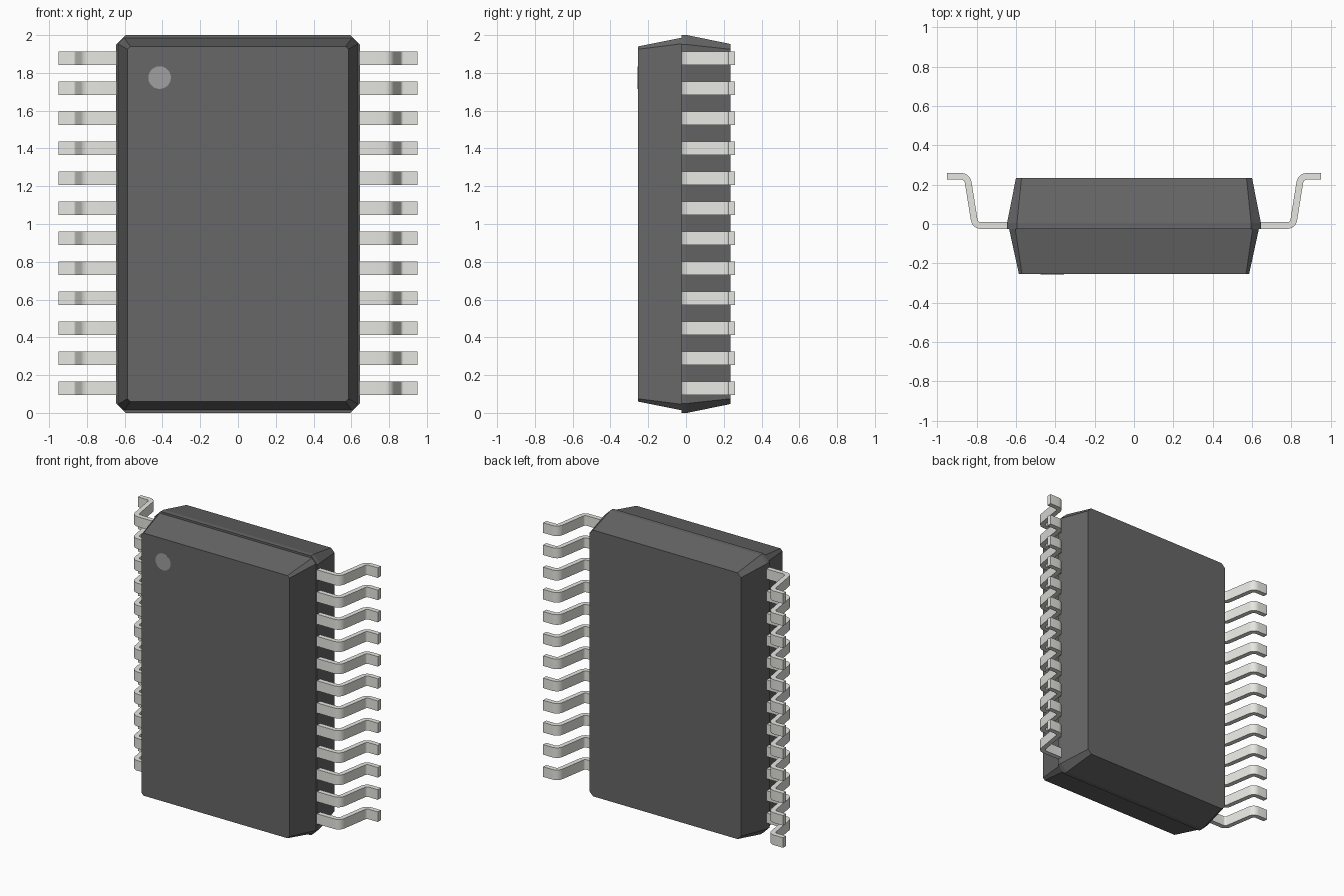
import bpy, bmesh, math
from mathutils import Vector

if "Cube" in bpy.data.objects:
    bpy.data.objects.remove(bpy.data.objects["Cube"])


def material(name, rgb):
    m = bpy.data.materials.new(name)
    m.diffuse_color = (*rgb, 1)
    m.use_nodes = True
    m.node_tree.nodes["Principled BSDF"].inputs["Base Color"].default_value = m.diffuse_color
    return m


def add_object(name, bm, mat):
    bmesh.ops.recalc_face_normals(bm, faces=bm.faces)
    me = bpy.data.meshes.new(name)
    bm.to_mesh(me)
    bm.free()
    me.materials.append(mat)
    ob = bpy.data.objects.new(name, me)
    bpy.context.collection.objects.link(ob)
    return ob


def loft(rings):
    """Closed solid through rings that share a vertex count."""
    bm = bmesh.new()
    rows = [[bm.verts.new(p) for p in r] for r in rings]
    n = len(rows[0])
    for a, b in zip(rows, rows[1:]):
        for i in range(n):
            j = (i + 1) % n
            bm.faces.new((a[i], a[j], b[j], b[i]))
    bm.faces.new(rows[0])
    bm.faces.new(rows[-1])
    return bm


def chamfered_ring(y, hx, hz, c):
    pts = [(hx - c, hz), (hx, hz - c), (hx, c - hz), (hx - c, -hz),
           (c - hx, -hz), (-hx, c - hz), (-hx, hz - c), (c - hx, hz)]
    return [(x, y, 1 + z) for x, z in pts]


def fillet_path(points, radius, steps):
    """Round the inner corners of a 2D polyline."""
    pts = [Vector(p) for p in points]
    out = [pts[0]]
    for a, p, b in zip(pts, pts[1:], pts[2:]):
        u, v = (a - p).normalized(), (b - p).normalized()
        half = u.angle(v) / 2
        centre = p + (u + v).normalized() * radius / math.sin(half)
        start = (p + u * radius / math.tan(half) - centre).normalized()
        end = (p + v * radius / math.tan(half) - centre).normalized()
        out += [centre + start.slerp(end, i / steps) * radius for i in range(steps + 1)]
    return out + [pts[-1]]


dark = material("dark_plastic", (0.135, 0.135, 0.135))
metal = material("tinned_metal", (0.79, 0.79, 0.75))
light = material("mark_grey", (0.35, 0.35, 0.35))

# Package body: two tapered halves, with a small ledge at the seam
add_object("body", loft([chamfered_ring(*r) for r in (
    (-0.255, 0.585, 0.94, 0.015),
    (-0.025, 0.635, 0.986, 0.032),
    (-0.025, 0.645, 1.0, 0.05),
    (0.006, 0.645, 1.0, 0.05),
    (0.235, 0.60, 0.953, 0.028))]), dark)

# Pin-one mark: shallow disc on the front face
disc = [[(-0.415 + 0.06 * math.cos(a), y, 1.775 + 0.06 * math.sin(a))
         for a in (i * math.tau / 24 for i in range(24))]
        for y in (-0.2555, -0.25)]
add_object("pin_one_mark", loft(disc), light)

# Gull-wing lead: bent strip, arrayed upward and mirrored to the other side
HALF_T, HALF_W, PITCH, COUNT = 0.017, 0.036, 0.1588, 12
path = fillet_path([(0.62, -0.008), (0.808, -0.008), (0.848, 0.242), (0.95, 0.242)], 0.035, 6)
z0 = 1.004 - PITCH * (COUNT - 1) / 2
sections = []
for i, p in enumerate(path):
    t = (path[min(i + 1, len(path) - 1)] - path[max(i - 1, 0)]).normalized()
    if i in (0, len(path) - 1):
        t = Vector((1, 0))
    n = Vector((-t.y, t.x)) * HALF_T
    sections.append([((p + n * s).x, (p + n * s).y, z0 + w * HALF_W)
                     for s, w in ((1, 1), (1, -1), (-1, -1), (-1, 1))])
leads = add_object("leads", loft(sections), metal)

bpy.context.view_layer.objects.active = leads
leads.select_set(True)
bpy.ops.object.shade_smooth_by_angle(angle=math.radians(30))

row = leads.modifiers.new("row", 'ARRAY')
row.count = COUNT
row.use_relative_offset = False
row.use_constant_offset = True
row.constant_offset_displace = (0, 0, PITCH)
leads.modifiers.new("other_side", 'MIRROR').use_axis = (True, False, False)
